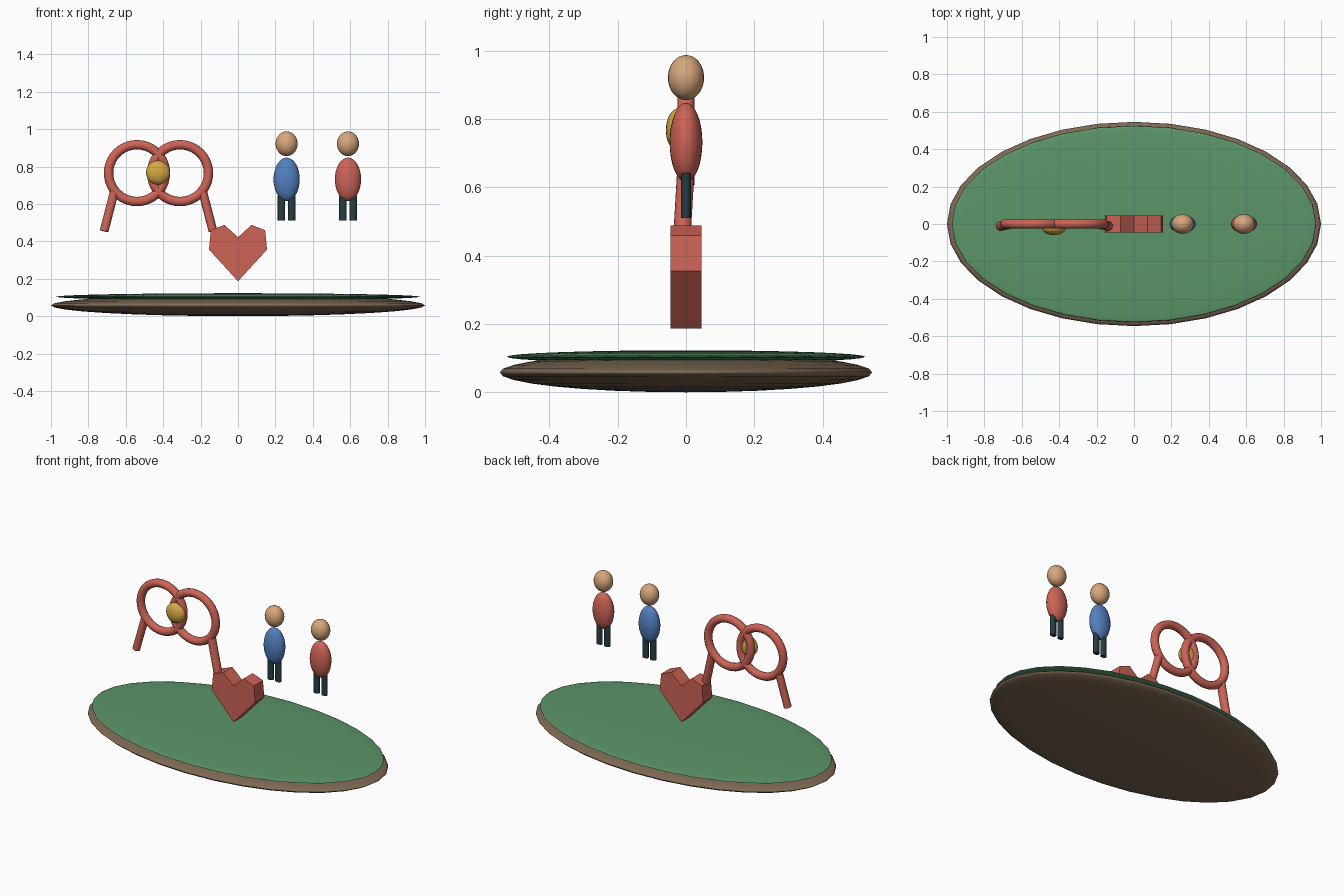
import bpy, bmesh, math
from mathutils import Vector

if "Cube" in bpy.data.objects:
    bpy.data.objects.remove(bpy.data.objects["Cube"])


def material(name, srgb):
    m = bpy.data.materials.new(name)
    m.diffuse_color = [c ** 2.2 for c in srgb] + [1]
    m.use_nodes = True
    m.node_tree.nodes["Principled BSDF"].inputs["Base Color"].default_value = m.diffuse_color
    return m


BROWN = material("earth", (0.49, 0.41, 0.33))
GREEN = material("grass", (0.36, 0.58, 0.41))
RED = material("red", (0.80, 0.39, 0.34))
BLUE = material("blue", (0.33, 0.50, 0.75))
SKIN = material("skin", (0.84, 0.65, 0.48))
GOLD = material("gold", (0.83, 0.66, 0.28))
DARK = material("dark", (0.17, 0.25, 0.27))


def finish(name, mat, smooth=True):
    ob = bpy.context.object
    ob.name = name
    ob.data.materials.append(mat)
    if smooth:
        bpy.ops.object.shade_smooth()
    return ob


def ellipsoid(name, loc, radii, mat, seg=24, rings=16):
    bpy.ops.mesh.primitive_uv_sphere_add(segments=seg, ring_count=rings, location=loc)
    bpy.context.object.scale = radii
    return finish(name, mat)


def rod(name, a, b, rx, ry, mat, sides=16):
    a, b = Vector(a), Vector(b)
    bpy.ops.mesh.primitive_cylinder_add(vertices=sides, radius=1, depth=1, location=(a + b) / 2)
    ob = bpy.context.object
    ob.scale = (rx, ry, (b - a).length)
    ob.rotation_euler = Vector((0, 0, 1)).rotation_difference(b - a).to_euler()
    finish(name, mat, False)
    bpy.ops.object.shade_smooth_by_angle(angle=math.radians(40))


# Oval ground with a thin grass layer
ellipsoid("ground_base", (0, 0, 0.058), (1, 0.546, 0.058), BROWN, 32)
ellipsoid("grass_layer", (0, 0, 0.104), (0.974, 0.525, 0.019), GREEN, 32)

# Ribbon: two loops, two tails and a gold knot
MID = -0.425
for side, label in ((-1, "left"), (1, "right")):
    bpy.ops.mesh.primitive_torus_add(
        major_segments=40, minor_segments=14, major_radius=0.152, minor_radius=0.025,
        location=(MID + side * 0.115, 0, 0.765), rotation=(math.pi / 2, 0, 0))
    finish(label + "_ribbon_loop", RED)
    rod(label + "_ribbon_tail", (MID + side * 0.238, 0, 0.66),
        (MID + side * 0.291, -0.012, 0.455), 0.023, 0.026, RED)
ellipsoid("ribbon_knot", (-0.428, -0.021, 0.768), (0.064, 0.038, 0.064), GOLD)

# Faceted heart, mirrored half profile extruded in depth
half = [(0.155, 0.356), (0.145, 0.46), (0.072, 0.488)]
outline = [(0, 0.187)] + half + [(0, 0.422)] + [(-x, z) for x, z in reversed(half)]
bm = bmesh.new()
face = bm.faces.new([bm.verts.new((x, -0.046, z)) for x, z in outline])
ext = bmesh.ops.extrude_face_region(bm, geom=[face])
bmesh.ops.translate(bm, vec=(0, 0.092, 0),
                    verts=[g for g in ext["geom"] if isinstance(g, bmesh.types.BMVert)])
bmesh.ops.recalc_face_normals(bm, faces=bm.faces)
mesh = bpy.data.meshes.new("heart")
bm.to_mesh(mesh)
bm.free()
mesh.materials.append(RED)
bpy.context.collection.objects.link(bpy.data.objects.new("heart", mesh))

# Two small figures
for x, label, shirt in ((0.26, "first", BLUE), (0.588, "second", RED)):
    ellipsoid(label + "_figure_head", (x, 0, 0.922), (0.059, 0.053, 0.066), SKIN)
    ellipsoid(label + "_figure_torso", (x, 0, 0.732), (0.07, 0.048, 0.116), shirt)
    for s, leg in ((-1, "left"), (1, "right")):
        lx = x + s * 0.0275
        rod(f"{label}_figure_{leg}_leg", (lx, 0, 0.511), (lx, 0, 0.642), 0.02, 0.0148, DARK, 12)
